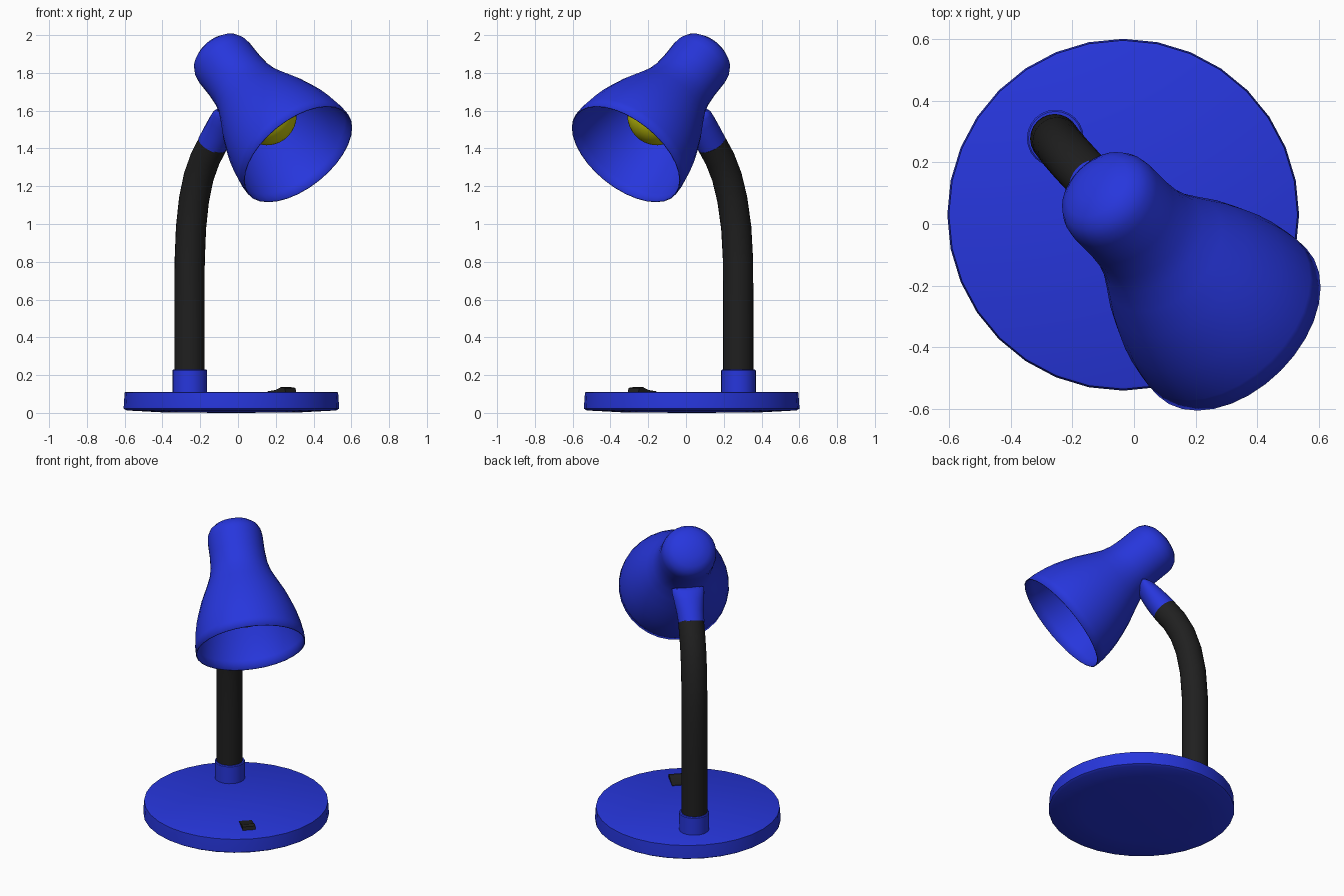
import bpy, bmesh, math
from mathutils import Vector, Matrix

if "Cube" in bpy.data.objects:
    bpy.data.objects.remove(bpy.data.objects["Cube"])


def material(name, rgb):
    m = bpy.data.materials.new(name)
    m.diffuse_color = (*rgb, 1)
    m.use_nodes = True
    m.node_tree.nodes["Principled BSDF"].inputs["Base Color"].default_value = m.diffuse_color
    return m


BLUE = material("blue_enamel", (0.02, 0.037, 0.72))
BLACK = material("black_rubber", (0.014, 0.014, 0.014))
YELLOW = material("yellow_glass", (0.55, 0.55, 0.004))
R2 = math.sqrt(2)


def P(s, z, p=0.0):
    """Point in the lamp's diagonal plane: s runs to front right, p sideways."""
    return Vector(((s + p) / R2, (p - s) / R2, z))


def finish(name, bm, mat, matrix=Matrix(), angle=35):
    bmesh.ops.remove_doubles(bm, verts=bm.verts, dist=1e-5)
    bmesh.ops.recalc_face_normals(bm, faces=bm.faces)
    me = bpy.data.meshes.new(name)
    bm.to_mesh(me)
    bm.free()
    me.materials.append(mat)
    ob = bpy.data.objects.new(name, me)
    ob.matrix_world = matrix
    bpy.context.collection.objects.link(ob)
    bpy.ops.object.select_all(action='DESELECT')
    ob.select_set(True)
    bpy.context.view_layer.objects.active = ob
    bpy.ops.object.shade_smooth_by_angle(angle=math.radians(angle))
    return ob


def lathe(name, profile, mat, matrix=Matrix(), steps=32):
    bm = bmesh.new()
    vs = [bm.verts.new((r, 0, h)) for r, h in profile]
    es = [bm.edges.new(e) for e in zip(vs, vs[1:])]
    bmesh.ops.spin(bm, geom=vs + es, cent=(0, 0, 0), axis=(0, 0, 1),
                   angle=math.tau, steps=steps)
    return finish(name, bm, mat, matrix)


def loft(name, sections, mat, steps=24):
    """Sections: (centre, axis direction, sideways radius, in-plane radius)."""
    bm = bmesh.new()
    side = P(0, 0, 1)
    rings = []
    for c, d, rw, rn in sections:
        n = side.cross(d).normalized()
        rings.append([bm.verts.new(c + side * rw * math.cos(a) + n * rn * math.sin(a))
                      for a in (math.tau * i / steps for i in range(steps))])
    for a, b in zip(rings, rings[1:]):
        for i in range(steps):
            j = (i + 1) % steps
            bm.faces.new((a[i], a[j], b[j], b[i]))
    bm.faces.new(rings[0])
    bm.faces.new(rings[-1])
    return finish(name, bm, mat)


# Round base with a slightly domed underside
lathe("base", [(0, 0), (0.35, 0.002), (0.555, 0.013), (0.57, 0.022),
               (0.57, 0.035), (0.565, 0.108), (0.558, 0.111), (0, 0.111)],
      BLUE, Matrix.Translation((-0.035, 0.03, 0)))

# Collar holding the neck
lathe("collar", [(0, 0.1), (0.092, 0.1), (0.092, 0.225), (0.087, 0.23), (0, 0.23)],
      BLUE, Matrix.Translation((-0.255, 0.278, 0)), 24)

# Flexible neck, bending toward the front right
path = [(-0.377, 0.2), (-0.377, 0.5), (-0.376, 0.8), (-0.364, 0.98), (-0.338, 1.13),
        (-0.30, 1.25), (-0.25, 1.345), (-0.19, 1.425)]
pts = [P(s, z, 0.014 * min(1, (1.5 - z) / 0.6)) for s, z in path]
dirs = [(pts[min(i + 1, len(pts) - 1)] - pts[max(i - 1, 0)]).normalized()
        for i in range(len(pts))]
loft("neck", [(c, d, 0.08, 0.08) for c, d in zip(pts, dirs)], BLACK)

# Bracket joining the neck to the shade: round below, flattened at the top
start, d = P(-0.195, 1.42), P(0.6, 0.8)
loft("shade_bracket", [(start + d * t, d, w, n) for t, w, n in (
    (0, 0.08, 0.08), (0.07, 0.084, 0.077), (0.14, 0.093, 0.068),
    (0.19, 0.1, 0.058), (0.215, 0.1, 0.04), (0.225, 0.098, 0.015))], BLUE)

# Bell-shaped shade, open at the rim, lathed about its tilted axis
axis = P(-0.752, 0.66).normalized()
tilt = Matrix.Translation(P(0.449, 1.37)) @ axis.to_track_quat('Z', 'Y').to_matrix().to_4x4()
shade = lathe("shade", [(0.336, 0), (0.334, 0.06), (0.323, 0.13), (0.309, 0.19),
                        (0.288, 0.255), (0.26, 0.33), (0.22, 0.415), (0.189, 0.485),
                        (0.173, 0.55), (0.167, 0.63), (0.167, 0.73), (0.162, 0.765),
                        (0.146, 0.798), (0.115, 0.823), (0.065, 0.841), (0, 0.848)],
              BLUE, tilt)
wall = shade.modifiers.new("wall", 'SOLIDIFY')
wall.thickness = 0.006
wall.offset = 0

# Light bulb with its neck running up into the shade
ball = [(0.158 * math.sin(a), 0.31 - 0.158 * math.cos(a))
        for a in (math.radians(10 * i) for i in range(15))]
lathe("bulb", ball + [(0.07, 0.48), (0.06, 0.55), (0.06, 0.7), (0, 0.7)], YELLOW, tilt, 24)

# Rocker switch on the base
bm = bmesh.new()
outline = [(0.262, 0.105), (0.262, 0.114), (0.325, 0.122), (0.36, 0.136),
           (0.39, 0.132), (0.398, 0.105)]
face = bm.faces.new([bm.verts.new(P(s, z, -0.04)) for s, z in outline])
ext = bmesh.ops.extrude_face_region(bm, geom=[face])
bmesh.ops.translate(bm, vec=P(0, 0, 0.08),
                    verts=[v for v in ext["geom"] if isinstance(v, bmesh.types.BMVert)])
if not face.is_valid or len(bm.faces) < len(outline) + 2:
    bmesh.ops.holes_fill(bm, edges=bm.edges)
finish("switch", bm, BLACK, angle=15)
